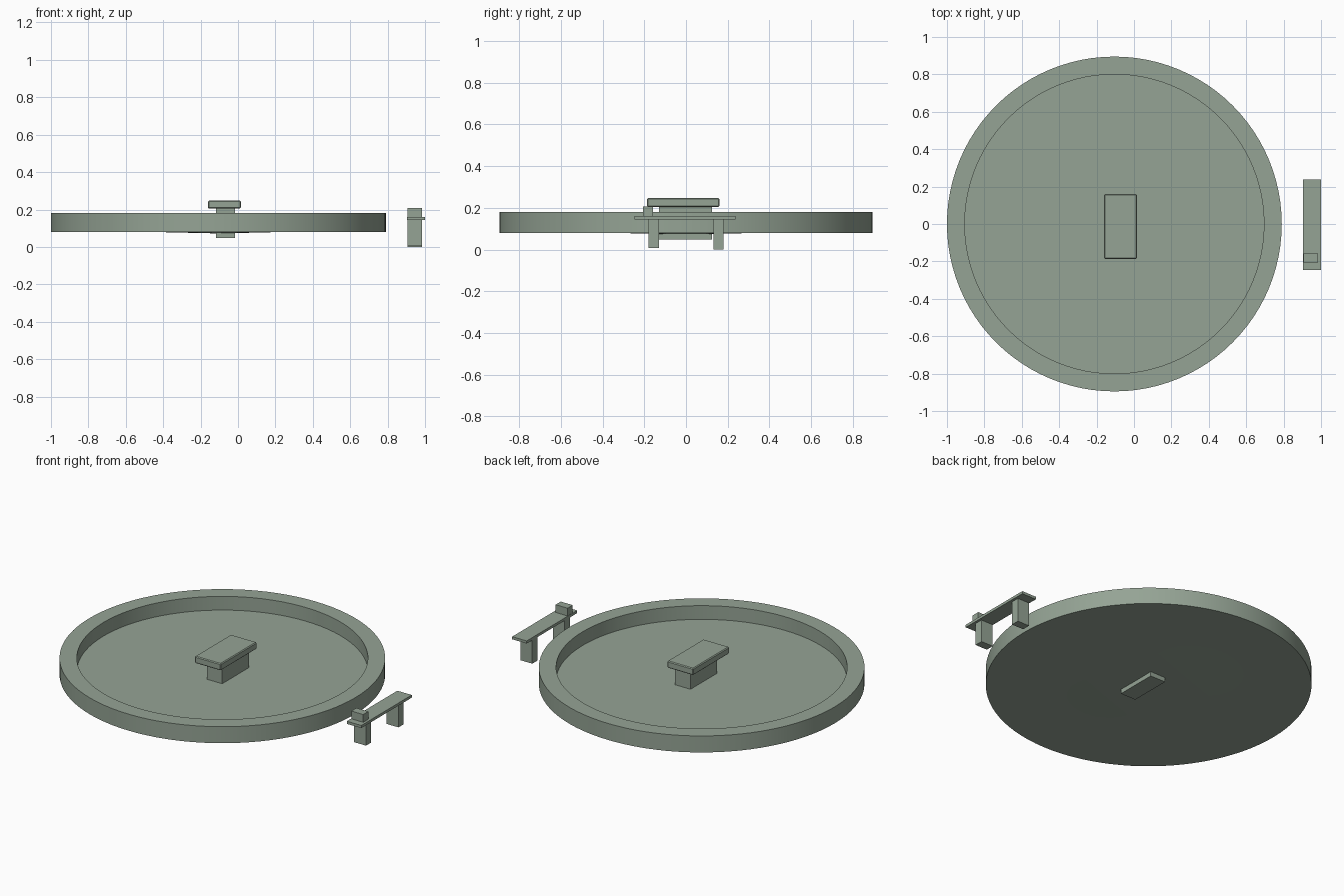
import bpy
import bmesh
from math import cos, sin, tau, radians

cube = bpy.data.objects.get("Cube")
if cube:
    bpy.data.objects.remove(cube, do_unlink=True)

# Single weathered stone colour
stone = bpy.data.materials.new("grey_green_stone")
stone.use_nodes = True
colour = (0.30, 0.37, 0.30, 1.0)
stone.diffuse_color = colour
bsdf = next(n for n in stone.node_tree.nodes if n.type == 'BSDF_PRINCIPLED')
bsdf.inputs["Base Color"].default_value = colour
bsdf.inputs["Roughness"].default_value = 0.9


def finish(name, bm):
    bmesh.ops.recalc_face_normals(bm, faces=bm.faces)
    mesh = bpy.data.meshes.new(name)
    bm.to_mesh(mesh)
    bm.free()
    mesh.materials.append(stone)
    obj = bpy.data.objects.new(name, mesh)
    bpy.context.collection.objects.link(obj)
    return obj


def box(name, xs, ys, zs, bevel=0.0):
    """Box spanning the given x, y and z ranges."""
    bm = bmesh.new()
    bmesh.ops.create_cube(bm, size=1)
    for v in bm.verts:
        v.co = [(lo + hi) / 2 + c * (hi - lo)
                for c, (lo, hi) in zip(v.co, (xs, ys, zs))]
    obj = finish(name, bm)
    if bevel:
        mod = obj.modifiers.new("worn_edges", 'BEVEL')
        mod.width = bevel
        mod.segments = 1
    return obj


def lathe(name, profile, centre_x, segments):
    """Closed solid turned from (radius, height) points, starting and ending on the axis."""
    bm = bmesh.new()
    rings = []
    for r, z in profile:
        count = segments if r else 1
        rings.append([bm.verts.new((centre_x + r * cos(tau * i / segments),
                                    r * sin(tau * i / segments), z))
                      for i in range(count)])
    for a, b in zip(rings, rings[1:]):
        for i in range(segments):
            j = (i + 1) % segments
            corners = [a[i % len(a)], a[j % len(a)], b[j % len(b)], b[i % len(b)]]
            bm.faces.new(list(dict.fromkeys(corners)))
    return finish(name, bm)


# Round basin: slightly sagging underside, broad rim, sunken floor
basin = lathe("round_basin",
              [(0, 0.072), (0.35, 0.08), (0.895, 0.08), (0.895, 0.18),
               (0.80, 0.18), (0.80, 0.097), (0, 0.097)], -0.105, 96)
bpy.ops.object.select_all(action='DESELECT')
basin.select_set(True)
bpy.context.view_layer.objects.active = basin
bpy.ops.object.shade_smooth_by_angle(angle=radians(30))

# Central pedestal passing through the floor, with its slab
box("pedestal_stem", (-0.118, -0.015), (-0.13, 0.125), (0.048, 0.21))
box("pedestal_slab", (-0.16, 0.015), (-0.187, 0.16), (0.205, 0.247), 0.005)

# Bench beside the basin
box("bench_seat", (0.903, 1.0), (-0.247, 0.237), (0.144, 0.16))
for name, middle, foot in (("bench_front_leg", -0.155, 0.008), ("bench_back_leg", 0.156, 0.0)):
    box(name, (0.905, 0.985), (middle - 0.025, middle + 0.025), (foot, 0.15))
box("bench_block", (0.905, 0.985), (-0.207, -0.158), (0.155, 0.207))
